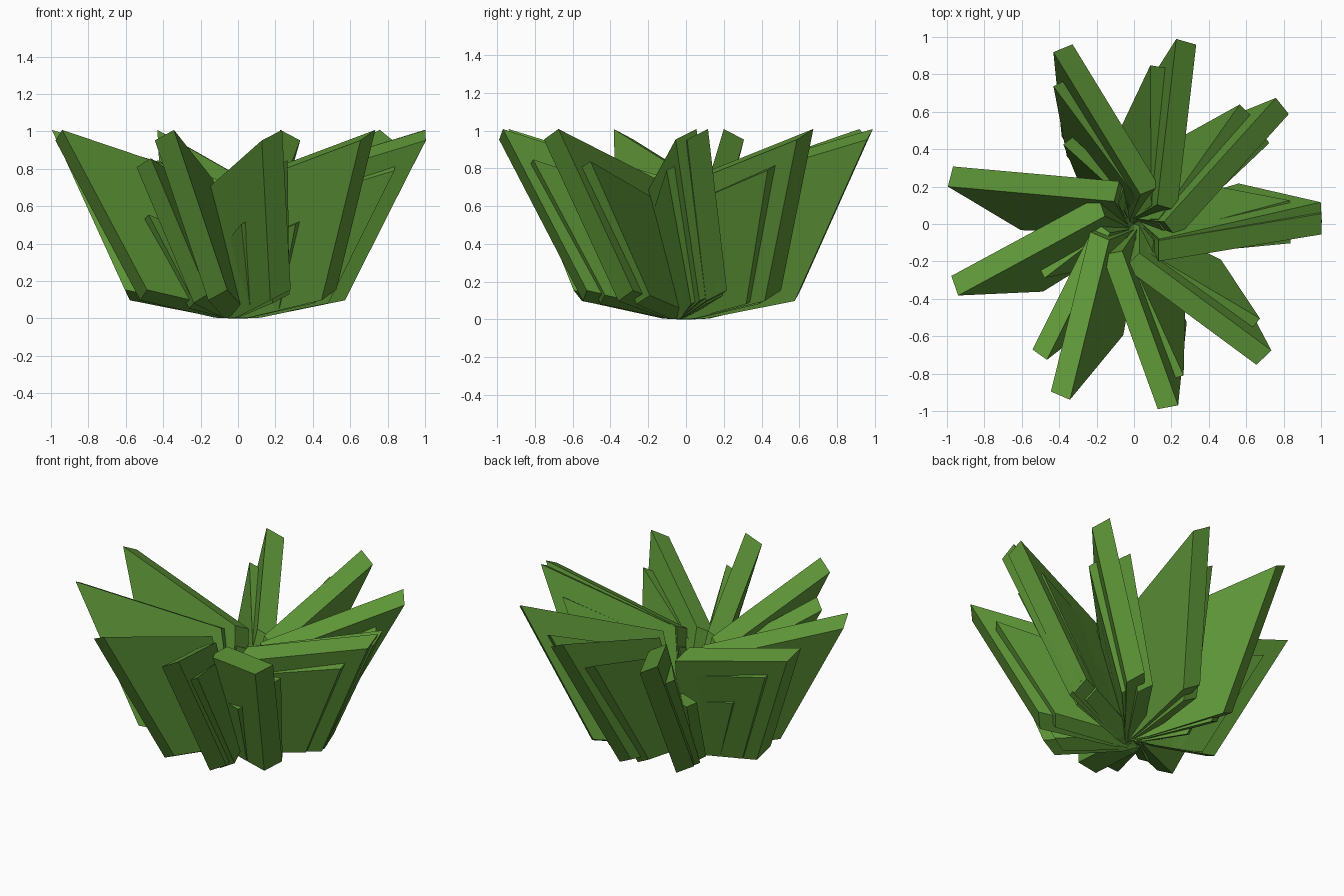
import bpy, bmesh, math
from mathutils import Vector

if "Cube" in bpy.data.objects:
    bpy.data.objects.remove(bpy.data.objects["Cube"])

green = bpy.data.materials.new("leaf_green")
green.diffuse_color = (0.112, 0.305, 0.039, 1)
green.use_nodes = True
green.node_tree.nodes["Principled BSDF"].inputs["Base Color"].default_value = green.diffuse_color

# Leaf slab outline: (radius, sideways lean, height, thickness factor)
PROFILE = [(0.0, 0.006, 0.02, 0.8), (0.12, 0.012, 0.032, 1.0), (0.59, 0.045, 0.125, 1.0),
           (0.97, 0.294, 0.98, 1.0), (0.085, 0.178, 0.715, 1.0)]
TIP_ANGLE = math.degrees(math.atan2(0.294, 0.97))
# Half thickness: sideways, downward and inward
HALF_W, HALF_DROP, HALF_IN = 0.053, 0.028, 0.016


def leaf(name, tip_azimuth, size, reach=1.0):
    """Slab leaning clockwise whose tip points along tip_azimuth."""
    a = math.radians(tip_azimuth + TIP_ANGLE)
    out = Vector((math.cos(a), math.sin(a), 0))
    side = Vector((math.sin(a), -math.cos(a), 0))
    up = Vector((0, 0, 1))
    n = len(PROFILE)
    bm = bmesh.new()
    rings = []
    for s in (-1, 1):
        ring = []
        for r, o, z, t in PROFILE:
            p = (out * r + side * o) * reach + up * z
            p += (side * HALF_W - up * HALF_DROP - out * HALF_IN) * (s * t)
            p *= size
            p.z = max(p.z, 0)
            ring.append(bm.verts.new(p))
        rings.append(ring)
    bm.faces.new(rings[0])
    bm.faces.new(rings[1])
    for i in range(n):
        j = (i + 1) % n
        bm.faces.new((rings[0][i], rings[0][j], rings[1][j], rings[1][i]))
    bmesh.ops.recalc_face_normals(bm, faces=bm.faces)
    mesh = bpy.data.meshes.new(name)
    bm.to_mesh(mesh)
    bm.free()
    mesh.materials.append(green)
    bpy.context.collection.objects.link(bpy.data.objects.new(name, mesh))


# Full-size leaves: tip direction in degrees, reach
for i, (az, reach) in enumerate(((165.5, 1), (112, 1), (74, 1), (38.5, 1), (3.5, 0.99),
                                 (0, 0.99), (-45.8, 0.983), (-79.5, 0.983),
                                 (246.8, 0.985), (199, 1))):
    leaf(f"large_leaf_{i}", az, 1.0, reach)

# Medium leaves: direction, size
for i, (az, size) in enumerate(((81, 0.84), (45.4, 0.84), (34, 0.83), (5.5, 0.83),
                                (-3.9, 0.83), (-40, 0.83), (-75, 0.84),
                                (234.2, 0.85), (117.2, 0.84), (163, 0.83))):
    leaf(f"medium_leaf_{i}", az, size)

# Small inner leaves: direction, size
for i, (az, size) in enumerate(((208, 0.55), (128.5, 0.56), (-52, 0.53),
                                (-85, 0.53), (159.5, 0.54), (-10, 0.29))):
    leaf(f"small_leaf_{i}", az, size)
